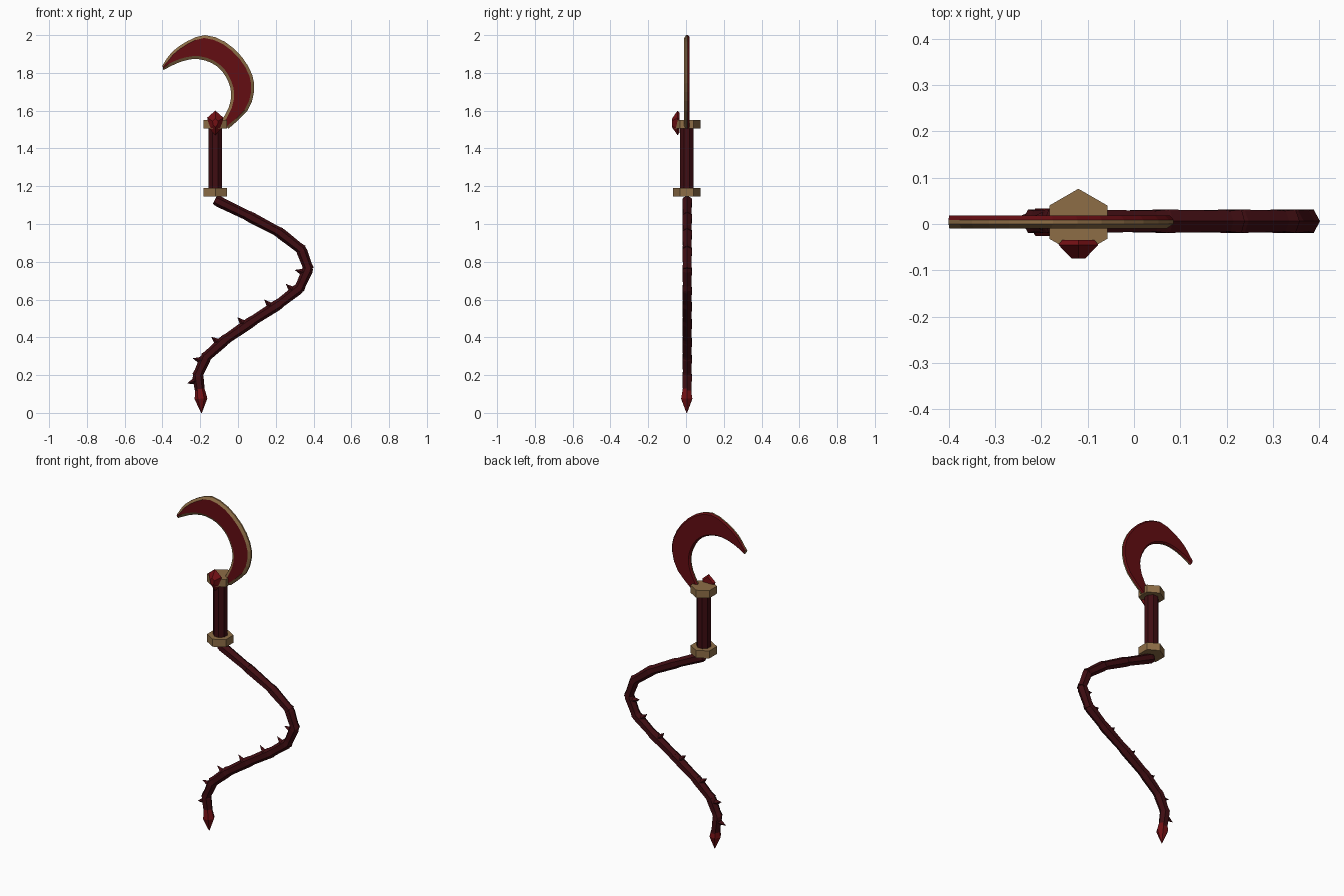
import bpy, bmesh, math
from mathutils import Vector

if "Cube" in bpy.data.objects:
    bpy.data.objects.remove(bpy.data.objects["Cube"])


def material(name, rgb):
    m = bpy.data.materials.new(name)
    m.use_nodes = True
    m.diffuse_color = (*rgb, 1)
    m.node_tree.nodes["Principled BSDF"].inputs["Base Color"].default_value = (*rgb, 1)
    return m


BRASS = material("aged brass", (0.27, 0.155, 0.062))
RED = material("blade red", (0.125, 0.004, 0.006))
GEM = material("gem red", (0.17, 0.005, 0.007))
DARK = material("dark maroon", (0.05, 0.004, 0.006))


def finish(name, bm, *mats):
    bmesh.ops.recalc_face_normals(bm, faces=bm.faces)
    me = bpy.data.meshes.new(name)
    bm.to_mesh(me)
    bm.free()
    for m in mats:
        me.materials.append(m)
    ob = bpy.data.objects.new(name, me)
    bpy.context.collection.objects.link(ob)
    return ob


def loft(bm, rings, strip_mats=None):
    """Join closed rings of points and cap both ends."""
    rows = [[bm.verts.new(p) for p in ring] for ring in rings]
    n = len(rows[0])
    for a, b in zip(rows, rows[1:]):
        for k in range(n):
            f = bm.faces.new((a[k], a[(k + 1) % n], b[(k + 1) % n], b[k]))
            f.material_index = strip_mats[k] if strip_mats else 0
    bm.faces.new(rows[0])
    bm.faces.new(rows[-1])


def tube(bm, stations, sides, turn=0.0):
    """Loft along (centre, radius) stations lying in the xz plane."""
    axis = (stations[-1][0] - stations[0][0]).normalized()
    u = Vector((0, 1, 0))
    v = axis.cross(u)
    angles = [turn + math.tau * k / sides for k in range(sides)]
    loft(bm, [[c + r * (u * math.cos(a) + v * math.sin(a)) for a in angles]
              for c, r in stations])


def smooth_path(points, steps):
    """Catmull-Rom curve through points."""
    p = [Vector(q) for q in points]
    p = [2 * p[0] - p[1]] + p + [2 * p[-1] - p[-2]]
    out = []
    for i in range(1, len(p) - 2):
        a, b, c, d = p[i - 1:i + 3]
        for s in range(steps):
            t = s / steps
            out.append(0.5 * (2 * b + (c - a) * t + (2 * a - 5 * b + 4 * c - d) * t * t
                              + (3 * b - a - 3 * c + d) * t ** 3))
    return out + [p[-2]]


# Crescent blade: bevelled brass rim, red face and red backing
outer = smooth_path([(-.40, 1.84), (-.35, 1.91), (-.27, 1.967), (-.175, 2.0), (-.07, 1.965),
                     (.02, 1.885), (.075, 1.79), (.085, 1.70), (.05, 1.60), (-.05, 1.505)], 2)
inner = smooth_path([(-.395, 1.815), (-.33, 1.848), (-.27, 1.868), (-.21, 1.873), (-.14, 1.853),
                     (-.085, 1.81), (-.05, 1.75), (-.036, 1.69), (-.048, 1.62), (-.09, 1.54)], 2)
rings = []
for o, i in zip(outer, inner):
    w = min(0.016 / (o - i).length, 0.35)
    section = [(0, 0), (w, -.01), (1 - w, -.01), (1, 0), (1, .009), (1 - w / 2, .018),
               (w / 2, .018), (0, .009)]
    rings.append([(o.x + (i.x - o.x) * t, y, o.y + (i.y - o.y) * t) for t, y in section])
bm = bmesh.new()
loft(bm, rings, [0, 1, 0, 0, 1, 1, 1, 0])
finish("crescent_blade", bm, BRASS, RED)

# Handle and its two hexagonal collars
HX, HY = -.12, .004


def post(name, z0, z1, r, sides, mat, turn=0.0):
    bm = bmesh.new()
    tube(bm, [(Vector((HX, HY, z0)), r), (Vector((HX, HY, z1)), r)], sides, turn)
    return finish(name, bm, mat)


post("handle", 1.17, 1.53, .039, 8, DARK, math.pi / 8)
post("lower_collar", 1.145, 1.19, .072, 6, BRASS)
post("upper_collar", 1.505, 1.55, .072, 6, BRASS)

# Faceted gem on the front of the upper collar
outline = [(0, .065), (.043, .028), (.032, -.03), (0, -.065), (-.032, -.03), (-.043, .028)]
bm = bmesh.new()
loft(bm, [[(HX + x * s, y, 1.535 + z * s) for x, z in outline]
          for y, s in ((-.034, .8), (-.045, 1), (-.074, .35))])
finish("gem", bm, GEM)

# Segmented whip: flared links with gaps between, thorns on the inside of the bend
path = smooth_path([(-.115, 0.006, 1.125), (.06, 0.006, 1.04), (.22, 0.006, .955),
                    (.335, 0.006, .865), (.372, 0.006, .765), (.325, 0.006, .66),
                    (.215, 0.006, .575), (.075, 0.006, .485), (-.07, 0.006, .385),
                    (-.17, 0.006, .295), (-.213, 0.006, .20), (-.198, 0.006, .09)], 1)
for n, (a, b) in enumerate(zip(path, path[1:])):
    d = (b - a).normalized()
    side = Vector((d.z, 0, -d.x))
    bm = bmesh.new()
    tube(bm, [(a - d * .008, .024), (a + d * .012, .029), (b - d * .02, .026), (b + d * .006, .029)],
         6, math.pi / 6)
    finish(f"whip_link_{n + 1}", bm, DARK)
    if n < 4:
        continue
    side = side if side.x < 0 else -side
    base = a.lerp(b, .25) + side * .012
    bm = bmesh.new()
    tube(bm, [(base, .022), (base + side * .048 + d * .008, .001)], 4)
    finish(f"thorn_{n - 3}", bm, DARK)

# Red spear point at the end of the whip
bm = bmesh.new()
tube(bm, [(Vector((-.203, .004, .14)), .022), (Vector((-.196, .004, .075)), .034),
          (Vector((-.193, .004, 0)), .002)], 6, math.pi / 6)
finish("whip_point", bm, GEM)
